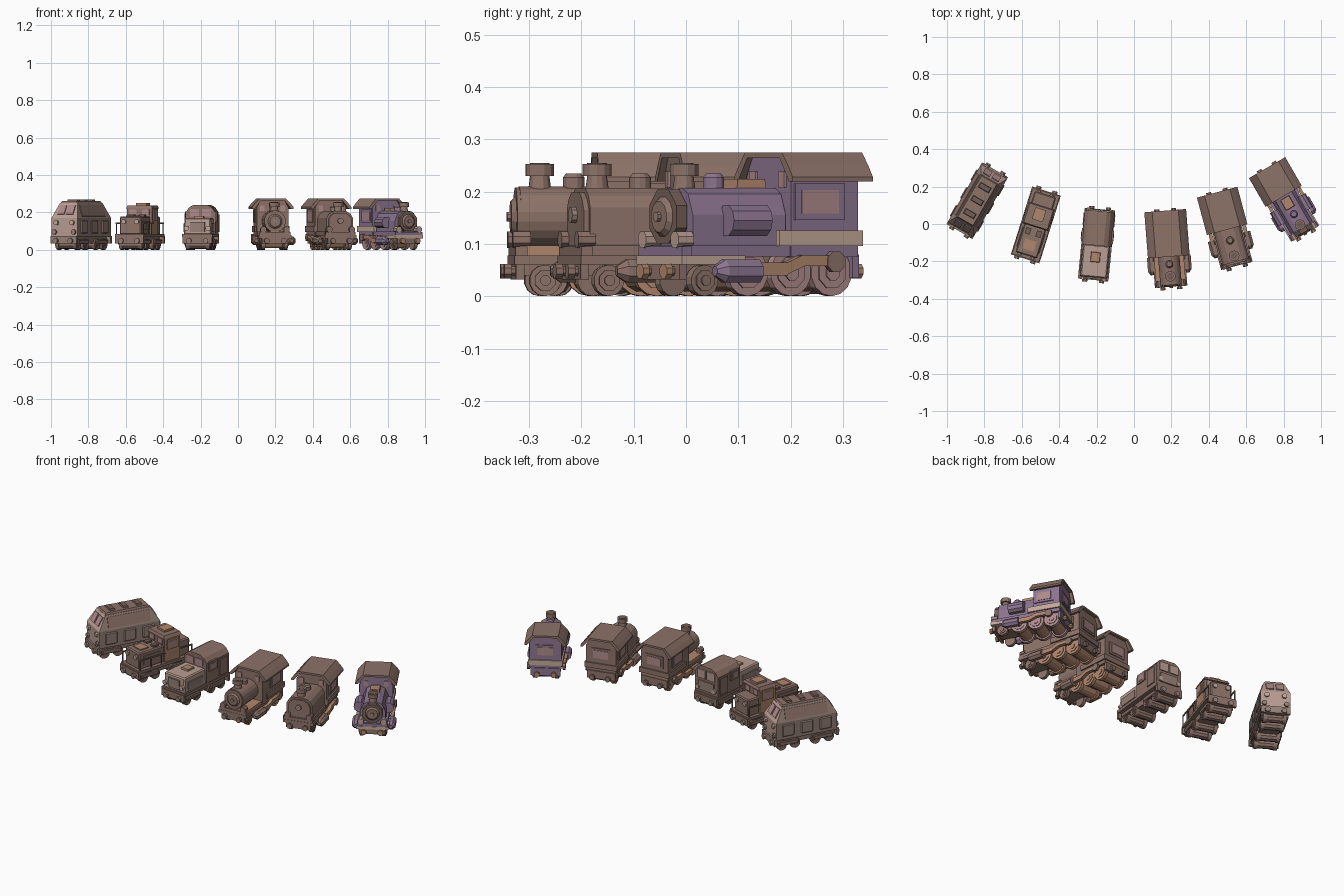
import bpy, bmesh, math
from mathutils import Matrix, Vector

if "Cube" in bpy.data.objects:
    bpy.data.objects.remove(bpy.data.objects["Cube"])

def lin(c):
    c /= 255
    return c / 12.92 if c < .04045 * 255 / 255 else ((c + .055) / 1.055) ** 2.4

def material(name, r, g, b):
    m = bpy.data.materials.new(name)
    m.diffuse_color = (lin(r), lin(g), lin(b), 1)
    m.use_nodes = True
    m.node_tree.nodes["Principled BSDF"].inputs["Base Color"].default_value = m.diffuse_color
    return m

BROWN = material("brown", 141, 115, 105)
DARK = material("dark_brown", 116, 95, 86)
TAUPE = material("taupe", 152, 130, 120)
TAN = material("tan", 176, 134, 109)
LIGHT = material("light_rose_grey", 186, 158, 147)
PINK = material("dusty_pink", 174, 138, 138)
PURPLE = material("purple", 141, 117, 145)
CREAM = material("cream", 196, 170, 154)

prefix, place = "", Matrix()

def emit(name, bm, mat, ends=None):
    """Turn a bmesh into an object; 'ends' colours faces looking forward or back."""
    bmesh.ops.recalc_face_normals(bm, faces=bm.faces)
    me = bpy.data.meshes.new(prefix + name)
    me.materials.append(mat)
    if ends:
        me.materials.append(ends)
        for f in bm.faces:
            f.material_index = int(abs(f.normal.y) > .6)
    bm.to_mesh(me)
    bm.free()
    ob = bpy.data.objects.new(prefix + name, me)
    ob.matrix_world = place
    bpy.context.scene.collection.objects.link(ob)

def box(name, mat, x, y, z, top=(1, 1), bevel=0, tilt=0, roll=0, ends=None):
    """Box from ranges, with optional tapered top, bevel and tilt about its centre."""
    bm = bmesh.new()
    bmesh.ops.create_cube(bm, size=1)
    for v in bm.verts:
        if v.co.z > 0:
            v.co.x *= top[0]
            v.co.y *= top[1]
        v.co = Vector((v.co.x * (x[1] - x[0]), v.co.y * (y[1] - y[0]), v.co.z * (z[1] - z[0])))
    if bevel:
        bmesh.ops.bevel(bm, geom=bm.edges[:], offset=bevel, segments=1, affect='EDGES')
    c = Vector(((x[0] + x[1]) / 2, (y[0] + y[1]) / 2, (z[0] + z[1]) / 2))
    bm.transform(Matrix.Translation(c) @ Matrix.Rotation(tilt, 4, 'X') @ Matrix.Rotation(roll, 4, 'Y'))
    emit(name, bm, mat, ends)

def cyl(name, mat, c, r, depth, axis='Y', seg=12, r2=None):
    bm = bmesh.new()
    bmesh.ops.create_cone(bm, cap_ends=True, segments=seg, radius1=r, radius2=r if r2 is None else r2, depth=depth)
    rot = {'X': Matrix.Rotation(math.pi / 2, 4, 'Y'), 'Y': Matrix.Rotation(-math.pi / 2, 4, 'X'), 'Z': Matrix()}[axis]
    bm.transform(Matrix.Translation(c) @ rot @ Matrix.Rotation(math.pi / seg, 4, 'Z'))
    emit(name, bm, mat)

def extrude(name, mat, half, y0, y1):
    """Mirror a half profile (x, z) and extrude it along y."""
    pts = half + [(-x, z) for x, z in reversed(half)]
    bm = bmesh.new()
    a = [bm.verts.new((x, y0, z)) for x, z in pts]
    b = [bm.verts.new((x, y1, z)) for x, z in pts]
    bm.faces.new(a)
    bm.faces.new(b)
    for i in range(len(a)):
        j = (i + 1) % len(a)
        bm.faces.new((a[i], a[j], b[j], b[i]))
    emit(name, bm, mat)

def side_window(frame, s, x, y, z, glass=PINK):
    box("side_window_frame", frame, sorted((s * (x - .004), s * (x + .006))), y, z)
    y2, z2 = (y[0] + .014, y[1] - .014), (z[0] + .012, z[1] - .012)
    box("side_window_glass", glass, sorted((s * x, s * (x + .008))), y2, z2)

def buffers(mat, ends, v):
    for e in ends:
        for s in (-1, 1):
            cyl("buffer_rod", BROWN, (s * .045, e * (v - .004), .048), .01, .03, seg=8)
            cyl("buffer_head", mat, (s * .045, e * (v + .01), .048), .015, .014, seg=8)

def wheel(mat, s, y, r, x=.06):
    cyl("wheel", mat, (s * x, y, r), r, .02, 'X', 14)
    cyl("wheel_inner_ring", mat, (s * (x + .011), y, r), r * .7, .005, 'X', 8)
    cyl("wheel_hub", mat, (s * (x + .013), y, r), r * .35, .008, 'X', 8)

def steam(body, wheels, trim, kind):
    front = (0, -.04, 0, .03)[kind]        # where the cab roof starts
    stripe = CREAM if kind == 3 else body
    # frame, beam and running board
    box("frame", BROWN, (-.045, .045), (-.18, .19), (.04, .08))
    box("running_board", trim if kind == 1 else body, (-.08, .08), (-.19, .19), (.076, .097))
    box("front_beam", stripe, (-.087, .087), (-.2, -.06), (.061, .078))
    box("front_beam_lower", BROWN, (-.07, .07), (-.196, -.18), (.032, .062))
    box("front_beam_upper", body, (-.083, .083), (-.198, -.175), (.077, .095))
    box("rear_beam", body, (-.08, .08), (.18, .195), (.035, .08))
    buffers(TAN if kind == 3 else BROWN, (-1, 1), .2)
    # wheels, cylinders and rods on both sides
    for s in (-1, 1):
        wheel(BROWN, s, -.14, .03)
        for y in (-.045, .05, .14):
            wheel(wheels, s, y, .045)
        cyl("steam_cylinder", body, (s * .095, -.075, .048), .024, .075, seg=8)
        cyl("cylinder_nose", body, (s * .095, -.122, .048), .01, .02, seg=8, r2=.024)
        rod = sorted((s * .083, s * .102))
        box("piston_rod", TAN, rod, (-.04, .025), (.04, .064))
        box("rod_link", TAN, rod, (.015, .065), (.049, .07), tilt=.4)
        box("side_rod", TAN, rod, (.055, .13), (.058, .078))
        cyl("rod_pin", BROWN, (s * .096, .132, .066), .021, .014, 'X', 8)
        cyl("front_lamp", LIGHT if kind == 3 else BROWN, (s * .062, -.185, .108), .017, .034, seg=8)
    for y in (-.045, .05, .14):
        cyl("axle_drum", TAN, (0, y, .045), .037, .112, 'X', 12)
    # boiler or covered body
    if kind == 1:
        cyl("boiler", body, (0, -.105, .152), .058, .16, seg=20)
    elif kind == 2:
        extrude("body_cover", body, [(.07, .085), (.073, .1), (.073, .17), (.06, .192), (.035, .207)], -.178, .02)
        extrude("body_cover_nose", body, [(.06, .09), (.063, .105), (.063, .165), (.05, .185), (.03, .198)], -.188, -.17)
        cyl("head_lamp", TAUPE, (0, -.192, .155), .016, .012, seg=10)
    else:
        extrude("boiler_cover", body, [(.068, .09), (.068, .155), (.05, .195), (.028, .207)], -.165, .04)
        for s in (-1, 1):
            cyl("air_tank", body, (s * .078, -.055, .145), .031, .085, seg=10)
    if kind != 2:
        cyl("smokebox", DARK if kind == 3 else body, (0, -.18, .152), .056, .024, seg=8 if kind == 3 else 20)
        cyl("smokebox_door", BROWN, (0, -.195, .152), .03, .012, seg=12, r2=.042)
        cyl("door_handle", TAUPE, (0, -.203, .152), .01, .01, seg=8)
    # chimney, dome and hatch
    cyl("chimney", BROWN, (0, -.145, .21), .025, .05, 'Z', 12, .018)
    cyl("chimney_cap", BROWN, (0, -.145, .2415), .028, .023, 'Z', 12)
    cyl("chimney_hole", DARK, (0, -.145, .2535), .019, .002, 'Z', 12)
    cyl("dome", body, (0, -.08 if kind != 2 else -.06, .212), .021, .03, 'Z', 12)
    cyl("dome_cap", body, (0, -.08 if kind != 2 else -.06, .231), .021, .008, 'Z', 12, .014)
    if kind == 3:
        box("top_hatch", TAN, (-.028, .028), (-.045, .022), (.195, .224), (.9, .9))
    # cab and roof
    extrude("cab", body, [(.085, .075), (.085, .228), (.062, .266)], front + .012, .19)
    extrude("cab_roof", BROWN, [(.062, .264), (.098, .219), (.112, .219), (.112, .228), (.094, .25), (.07, .275)], front, .207)
    for s in (-1, 1):
        side_window(body, s, .085, (.048, .157), (.146, .215))
        box("cab_side_band", trim if kind == 3 else body, sorted((s * .08, s * .093)), (.012, .196), (.096, .126))
        box("cab_front_window", PINK, (s * .055 - .012, s * .055 + .012), (front + .007, front + .015), (.208, .238))
    box("cab_rear_band", trim if kind == 3 else body, (-.09, .09), (.185, .197), (.096, .126))
    box("rear_window_frame", body, (-.055, .055), (.185, .195), (.145, .215))
    box("rear_window_glass", PINK, (-.042, .042), (.19, .198), (.157, .203))

def diesel_chassis(body):
    box("underframe", BROWN, (-.055, .055), (-.175, .175), (.035, .075))
    for e in (-1, 1):
        box("end_beam", body, (-.08, .08), sorted((e * .175, e * .19)), (.035, .075))
        for s in (-1, 1):
            box("bogie_side", BROWN, sorted((s * .06, s * .075)), sorted((e * .045, e * .16)), (.03, .055), bevel=.004)
            for y in (.06, .14):
                wheel(BROWN, s, e * y, .029, .054)
        for y in (.06, .14):
            cyl("axle_drum", BROWN, (0, e * y, .029), .025, .1, 'X', 10)
    buffers(TAUPE, (-1, 1), .186)

def end_lamps(z, v, mat, x=.05, ends=(-1, 1)):
    for e in ends:
        for s in (-1, 1):
            cyl("end_lamp", mat, (s * x, e * v, z), .014, .016, seg=8)

def diesel_full():
    diesel_chassis(TAUPE)
    box("lower_body", TAUPE, (-.08, .08), (-.18, .18), (.07, .17), ends=LIGHT)
    box("upper_body", TAUPE, (-.08, .08), (-.18, .18), (.17, .25), (.68, .74), ends=LIGHT)
    box("roof_cap", BROWN, (-.052, .052), (-.133, .133), (.248, .26), (.9, .95))
    for y in (-.08, 0, .08):
        box("roof_vent", DARK, (-.034, .034), (y - .016, y + .016), (.255, .27), (.85, .8))
    for e in (-1, 1):
        for s in (-1, 1):
            box("windscreen", PINK, (s * .027 - .021, s * .027 + .021), (e * .157 - .004, e * .157 + .004), (.185, .24), tilt=e * .53)
    end_lamps(.145, .183, CREAM, .048)
    end_lamps(.095, .183, TAUPE, .06)
    for s in (-1, 1):
        box("side_slope_panel", BROWN, (s * .068 - .003, s * .068 + .003), (-.125, .125), (.178, .24), roll=-s * .31)
        for y in (-.11, 0, .11):
            box("side_panel", TAUPE, sorted((s * .077, s * .087)), (y - .035, y + .035), (.088, .158), bevel=.005)

def diesel_centre_cab():
    diesel_chassis(BROWN)
    box("deck", BROWN, (-.08, .08), (-.185, .185), (.068, .084))
    box("front_hood", BROWN, (-.06, .06), (-.17, 0), (.08, .178), bevel=.006)
    box("rear_hood", BROWN, (-.06, .06), (.09, .172), (.08, .178), bevel=.006)
    box("cab", TAN, (-.07, .07), (-.005, .1), (.08, .228), ends=BROWN)
    box("cab_roof", BROWN, (-.073, .073), (-.012, .108), (.222, .238), (.9, .9))
    box("roof_hatch", TAN, (-.03, .03), (.025, .09), (.234, .25))
    for s in (-1, 1):
        side_window(TAN, s, .07, (.01, .085), (.155, .215))
        box("cab_end_window", PINK, (s * .036 - .02, s * .036 + .02), (-.01, .105), (.185, .216))
        box("hood_top_vent", DARK, (s * .03 - .014, s * .03 + .014), (-.06, -.025), (.175, .188))
        box("hood_side_vent", BROWN, sorted((s * .058, s * .065)), (-.14, -.03), (.105, .155))
        for y in (-.175, -.1, -.03, .175):
            box("rail_post", BROWN, (s * .076 - .002, s * .076 + .002), (y - .003, y + .003), (.08, .142))
        for y in ((-.178, -.005), (.1, .178)):
            box("hand_rail", BROWN, (s * .076 - .003, s * .076 + .003), y, (.138, .145))
    end_lamps(.15, .172, LIGHT, .036)
    box("front_hatch", TAN, (-.032, .032), (-.14, -.085), (.176, .184))

def diesel_hood():
    diesel_chassis(BROWN)
    box("deck", BROWN, (-.082, .082), (-.185, .185), (.068, .085))
    extrude("rear_body", BROWN, [(.08, .08), (.08, .2), (.06, .228), (.038, .24)], -.005, .18)
    box("front_hood", LIGHT, (-.074, .074), (-.178, 0), (.08, .17), (.95, .97), bevel=.006)
    box("hood_top_plate", TAN, (-.026, .026), (-.095, -.04), (.167, .18), (.9, .9))
    box("front_grille", TAUPE, (-.04, .04), (-.184, -.17), (.095, .15))
    for s in (-1, 1):
        box("cab_front_window", PINK, (s * .032 - .024, s * .032 + .024), (-.01, .0), (.178, .218))
        box("cab_rear_window", LIGHT, (s * .032 - .028, s * .032 + .028), (.178, .186), (.17, .22))
        side_window(BROWN, s, .08, (.01, .08), (.15, .205))
        box("side_door", BROWN, sorted((s * .074, s * .085)), (.1, .165), (.095, .19))
        box("hood_side_vent", TAUPE, sorted((s * .066, s * .077)), (-.15, -.03), (.095, .14))
    end_lamps(.115, .184, CREAM, .058)
    box("rear_panel", TAUPE, (-.055, .055), (.178, .187), (.1, .155))

# the six engines stand fanned out on an arc: x, y, turn, builder
for label, x, y, turn, build in (
        ("full_diesel_", -.838, .125, -30, diesel_full),
        ("centre_cab_diesel_", -.525, -.005, -17.5, diesel_centre_cab),
        ("hood_diesel_", -.2, -.11, -5.5, diesel_hood),
        ("round_boiler_engine_", .183, -.135, 4.5, lambda: steam(BROWN, TAN, TAN, 1)),
        ("covered_engine_", .498, -.03, 15, lambda: steam(BROWN, TAN, BROWN, 2)),
        ("purple_engine_", .815, .122, 30, lambda: steam(PURPLE, PINK, CREAM, 3))):
    prefix = label
    place = Matrix.Translation((x, y, 0)) @ Matrix.Rotation(math.radians(turn), 4, 'Z')
    build()
